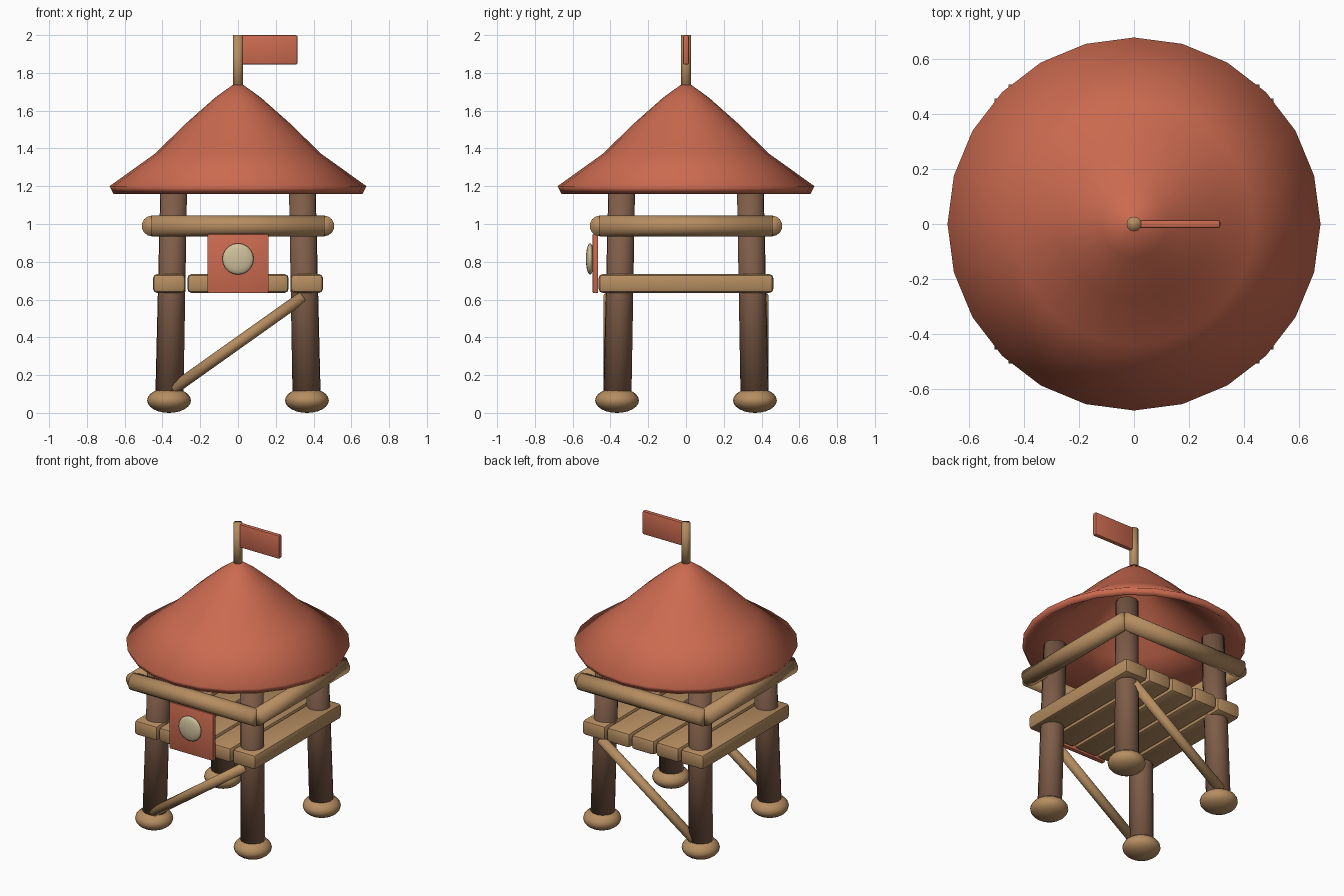
import bpy, bmesh, math
from mathutils import Vector, Matrix

if "Cube" in bpy.data.objects:
    bpy.data.objects.remove(bpy.data.objects["Cube"])


def material(name, rgb):
    m = bpy.data.materials.new(name)
    m.diffuse_color = (*rgb, 1)
    m.use_nodes = True
    m.node_tree.nodes["Principled BSDF"].inputs["Base Color"].default_value = m.diffuse_color
    return m


RED = material("terracotta red", (0.60, 0.145, 0.080))
TAN = material("light wood", (0.47, 0.27, 0.12))
BROWN = material("dark wood", (0.21, 0.108, 0.065))
CREAM = material("cream", (0.62, 0.53, 0.33))


def finish(name, bm, mat):
    bmesh.ops.recalc_face_normals(bm, faces=bm.faces)
    me = bpy.data.meshes.new(name)
    bm.to_mesh(me)
    bm.free()
    me.materials.append(mat)
    me.shade_smooth()
    ob = bpy.data.objects.new(name, me)
    bpy.context.collection.objects.link(ob)
    return ob


def rod(name, a, b, r1, r2, mat, sides=14):
    """Cylinder running from point a to point b."""
    a, b = Vector(a), Vector(b)
    d = b - a
    bm = bmesh.new()
    bmesh.ops.create_cone(bm, cap_ends=True, segments=sides,
                          radius1=r1, radius2=r2, depth=d.length)
    turn = d.to_track_quat('Z', 'Y').to_matrix().to_4x4()
    bm.transform(Matrix.Translation((a + b) / 2) @ turn)
    return finish(name, bm, mat)


def box(name, centre, size, bevel, mat):
    bm = bmesh.new()
    bmesh.ops.create_cube(bm, size=1)
    bm.transform(Matrix.Translation(centre) @ Matrix.Diagonal((*size, 1)))
    bmesh.ops.bevel(bm, geom=bm.edges[:], offset=bevel, segments=2,
                    profile=0.5, affect='EDGES')
    ob = finish(name, bm, mat)
    bpy.context.view_layer.objects.active = ob
    ob.select_set(True)
    bpy.ops.object.shade_smooth_by_angle(angle=math.radians(40))
    ob.select_set(False)
    return ob


def ball(name, centre, radii, mat, axis_turn=Matrix()):
    bm = bmesh.new()
    bmesh.ops.create_uvsphere(bm, u_segments=20, v_segments=12, radius=1)
    bm.transform(Matrix.Translation(centre) @ axis_turn @ Matrix.Diagonal((*radii, 1)))
    return finish(name, bm, mat)


# leaning posts with round feet
for sx, side in ((-1, "left"), (1, "right")):
    for sy, end in ((-1, "front"), (1, "back")):
        rod(f"{end}_{side}_post", (sx * .364, sy * .364, .05),
            (sx * .34, sy * .34, 1.21), .075, .071, BROWN)
        ball(f"{end}_{side}_foot", (sx * .365, sy * .365, .066),
             (.116, .116, .066), TAN)

# deck planks
for i in range(5):
    box(f"deck_plank_{i + 1}", ((i - 2) * .182, 0, .685), (.172, .925, .1), .022, TAN)

# hand rails and diagonal braces
for s, end, side in ((-1, "front", "left"), (1, "back", "right")):
    rod(f"{end}_rail", (-.457, s * .455, .99), (.457, s * .455, .99), .055, .055, TAN)
    rod(f"{side}_rail", (s * .455, -.457, .99), (s * .455, .457, .99), .055, .055, TAN)
    rod(f"{end}_brace", (-.345, s * .407, .125), (.345, s * .407, .615), .031, .031, TAN)

# front sign with round boss
box("sign_board", (0, -.48, .79), (.324, .03, .312), .006, RED)
ball("sign_boss", (0, -.508, .815), (.083, .083, .022), CREAM,
     Matrix.Rotation(math.pi / 2, 4, 'X'))

# hollow roof, one cross-section spun round
profile = [(0, 1.735), (.03, 1.735), (.12, 1.67), (.275, 1.533), (.44, 1.372),
           (.68, 1.2), (.66, 1.16), (.41, 1.335), (.24, 1.487), (.09, 1.62), (0, 1.67)]
bm = bmesh.new()
vs = [bm.verts.new((r, 0, z)) for r, z in profile]
es = [bm.edges.new(p) for p in zip(vs, vs[1:])]
bmesh.ops.spin(bm, geom=vs + es, cent=(0, 0, 0), axis=(0, 0, 1),
               angle=math.tau, steps=24, use_merge=True)
bmesh.ops.remove_doubles(bm, verts=bm.verts[:], dist=1e-4)
finish("roof", bm, RED)

# flag pole and flag
rod("flag_pole", (0, 0, 1.68), (0, 0, 2), .027, .027, TAN, 12)
box("flag", (.167, 0, 1.922), (.295, .03, .156), .008, RED)
